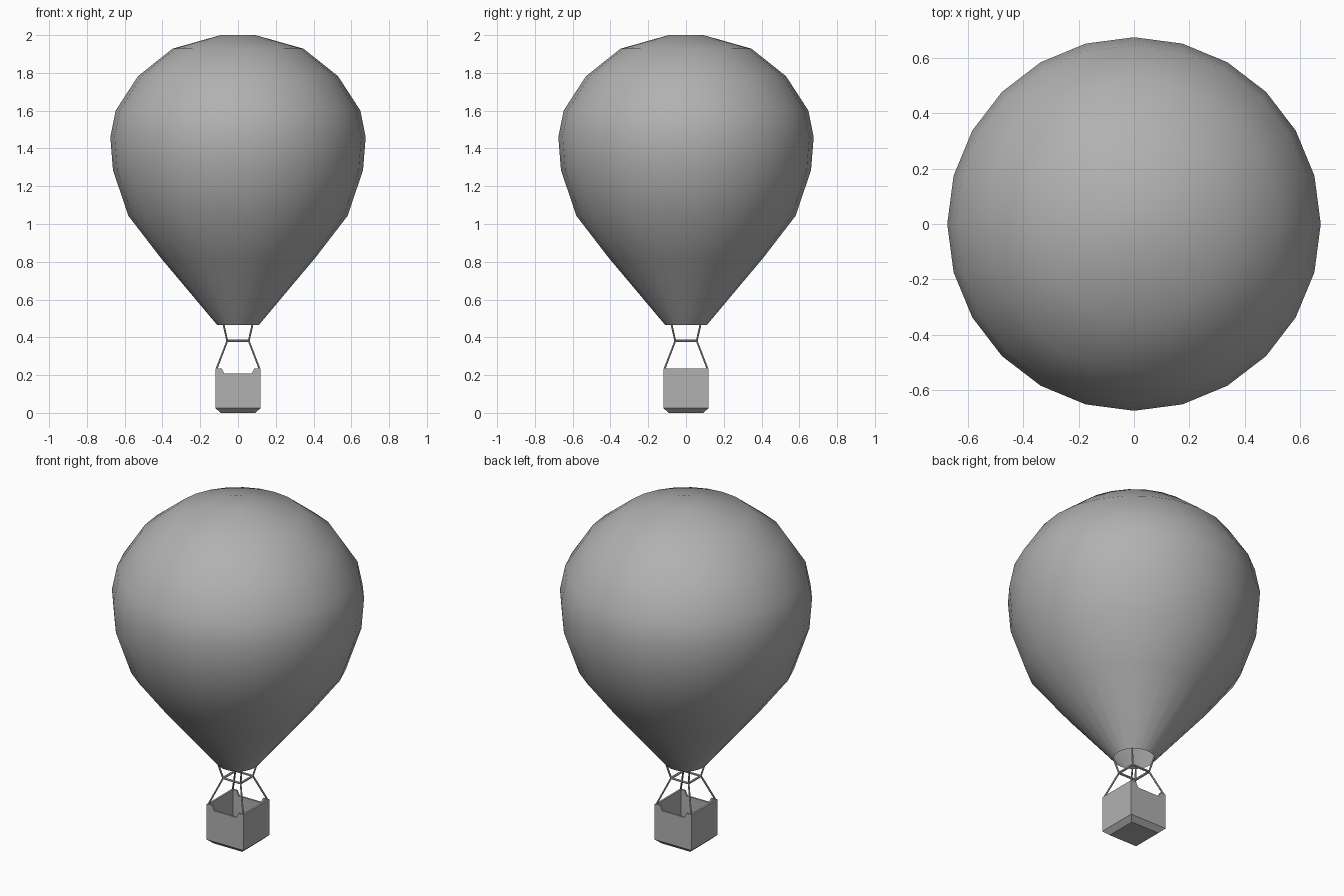
import bpy, bmesh, math
from mathutils import Vector

if "Cube" in bpy.data.objects:
    bpy.data.objects.remove(bpy.data.objects["Cube"])

# Shared mid-dark grey
grey = bpy.data.materials.new("dark_grey")
grey.diffuse_color = (0.44, 0.44, 0.44, 1)
grey.use_nodes = True
grey.node_tree.nodes["Principled BSDF"].inputs["Base Color"].default_value = grey.diffuse_color


def make_object(name, bm):
    bmesh.ops.recalc_face_normals(bm, faces=bm.faces)
    mesh = bpy.data.meshes.new(name)
    bm.to_mesh(mesh)
    bm.free()
    mesh.materials.append(grey)
    obj = bpy.data.objects.new(name, mesh)
    bpy.context.collection.objects.link(obj)
    return obj


def loft(name, rings, cap_start, cap_end):
    bm = bmesh.new()
    loops = [[bm.verts.new(p) for p in ring] for ring in rings]
    n = len(loops[0])
    for a, b in zip(loops, loops[1:]):
        for i in range(n):
            j = (i + 1) % n
            bm.faces.new((a[i], a[j], b[j], b[i]))
    if cap_start:
        bm.faces.new(loops[0])
    if cap_end:
        bm.faces.new(loops[-1])
    return make_object(name, bm)


def add_rod(bm, a, b, radius, sides=6):
    a, b = Vector(a), Vector(b)
    d = b - a
    mat = d.to_track_quat('Z', 'Y').to_matrix().to_4x4()
    mat.translation = (a + b) / 2
    bmesh.ops.create_cone(bm, cap_ends=True, segments=sides, radius1=radius,
                          radius2=radius, depth=d.length, matrix=mat)


# Envelope: 24-sided balloon, open at the mouth
profile = [(0.110, 0.465), (0.41, 0.822), (0.58, 1.043), (0.662, 1.285), (0.676, 1.46),
           (0.648, 1.60), (0.530, 1.782), (0.347, 1.928), (0.092, 2.0)]
angles = [2 * math.pi * i / 24 for i in range(24)]
envelope = loft("envelope", [[(r * math.cos(a), r * math.sin(a), z) for a in angles]
                             for r, z in profile], False, True)
envelope.data.shade_smooth()


# Basket: hollow box with chamfered base and dipped front and back walls
def basket_ring(half, z_corner, z_dip):
    ends = min(half / 0.119, 1) if half < 0.1 else 1
    xs = [-half, -0.086 * ends, -0.072 * ends, 0.072 * ends, 0.086 * ends, half]
    zs = [z_corner, z_corner, z_dip, z_dip, z_corner, z_corner]
    front = [(x, -half, z) for x, z in zip(xs, zs)]
    return front + [(-x, -y, z) for x, y, z in front]


basket = loft("basket", [basket_ring(0.092, 0, 0), basket_ring(0.12, 0.026, 0.026),
                         basket_ring(0.12, 0.236, 0.208), basket_ring(0.109, 0.236, 0.208),
                         basket_ring(0.109, 0.028, 0.028)], True, True)

# Square load frame between basket and envelope
corners = [(-1, -1), (1, -1), (1, 1), (-1, 1)]
bm = bmesh.new()
for (ax, ay), (bx, by) in zip(corners, corners[1:] + corners[:1]):
    add_rod(bm, (ax * 0.057, ay * 0.057, 0.381), (bx * 0.057, by * 0.057, 0.381), 0.007)
make_object("load_frame", bm)

# Ropes from the basket corners through the frame to the mouth
bm = bmesh.new()
for sx, sy in corners:
    points = [(sx * h, sy * h, z) for h, z in ((0.115, 0.23), (0.057, 0.381), (0.077, 0.47))]
    for a, b in zip(points, points[1:]):
        add_rod(bm, a, b, 0.005)
make_object("ropes", bm)
